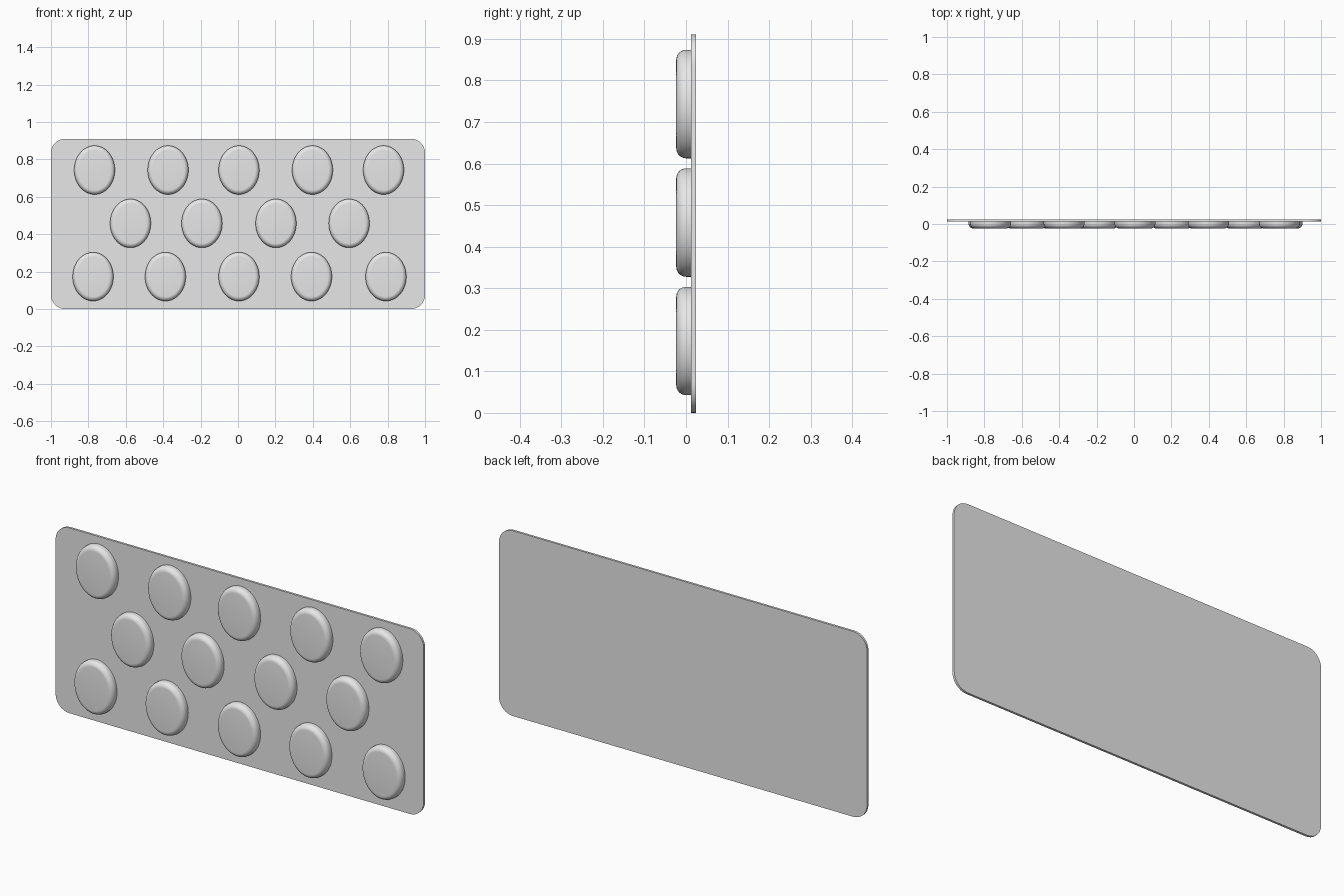
import bpy, bmesh
from math import sin, cos, pi, radians

if "Cube" in bpy.data.objects:
    bpy.data.objects.remove(bpy.data.objects["Cube"], do_unlink=True)

HEIGHT = 0.91
FRONT, SHEET, BACK = -0.0235, 0.0125, 0.0235   # depths along y

grey = bpy.data.materials.new("light grey")
grey.use_nodes = True
COLOUR = (0.8, 0.8, 0.8, 1)
grey.diffuse_color = COLOUR
grey.node_tree.nodes["Principled BSDF"].inputs["Base Color"].default_value = COLOUR


def loft(name, rings, location):
    """Bridge matching closed rings and cap both ends."""
    bm = bmesh.new()
    loops = [[bm.verts.new(p) for p in ring] for ring in rings]
    n = len(loops[0])
    for a, b in zip(loops, loops[1:]):
        for i in range(n):
            j = (i + 1) % n
            bm.faces.new((a[i], a[j], b[j], b[i]))
    bm.faces.new(loops[0])
    bm.faces.new(loops[-1])
    bmesh.ops.recalc_face_normals(bm, faces=bm.faces[:])
    mesh = bpy.data.meshes.new(name)
    bm.to_mesh(mesh)
    bm.free()
    mesh.materials.append(grey)
    obj = bpy.data.objects.new(name, mesh)
    obj.location = location
    bpy.context.collection.objects.link(obj)
    bpy.ops.object.select_all(action="DESELECT")
    obj.select_set(True)
    bpy.context.view_layer.objects.active = obj
    bpy.ops.object.shade_smooth_by_angle(angle=radians(30))


def rounded_rectangle(w, h, r, y, steps=8):
    corners = [(1, 1), (-1, 1), (-1, -1), (1, -1)]
    return [(sx * (w / 2 - r) + r * cos(pi / 2 * (q + k / steps)), y,
             sz * (h / 2 - r) + r * sin(pi / 2 * (q + k / steps)))
            for q, (sx, sz) in enumerate(corners) for k in range(steps + 1)]


def ellipse(rx, rz, y, n=64):
    return [(rx * cos(2 * pi * i / n), y, rz * sin(2 * pi * i / n)) for i in range(n)]


# Thin backing sheet with rounded corners
loft("backing_sheet",
     [rounded_rectangle(2, HEIGHT, 0.075, y) for y in (SHEET, BACK)],
     (0, 0, HEIGHT / 2))

# Oval blister: straight wall, rounded front edge, flat front
RX, RZ, FILLET, STEPS = 0.109, 0.1305, 0.024, 8
blister = [ellipse(RX, RZ, BACK - 0.001)]
for k in range(STEPS + 1):
    a = pi / 2 * k / STEPS
    inset = FILLET * (1 - cos(a))
    blister.append(ellipse(RX - inset, RZ - inset, FRONT + FILLET * (1 - sin(a))))

# Three staggered rows of blisters
rows = {
    "top": (0.743, (-0.767, -0.374, 0.005, 0.398, 0.778)),
    "middle": (0.458, (-0.575, -0.193, 0.203, 0.594)),
    "bottom": (0.173, (-0.775, -0.388, 0.005, 0.393, 0.791)),
}
for row, (z, xs) in rows.items():
    for i, x in enumerate(xs, 1):
        loft(f"{row}_blister_{i}", blister, (x, 0, z))
